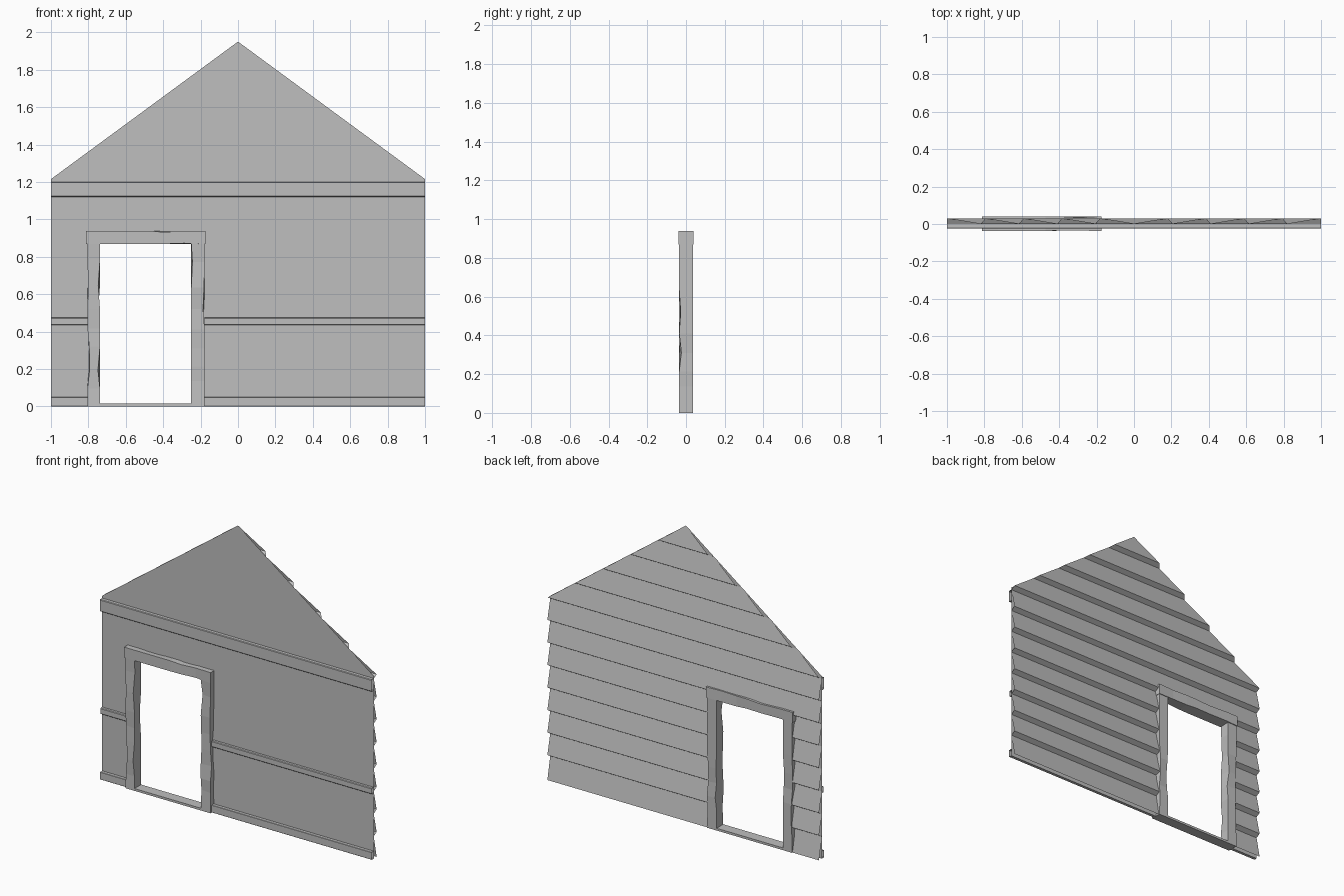
import bpy, bmesh, random
from mathutils import Vector

random.seed(4)
if "Cube" in bpy.data.objects:
    bpy.data.objects.remove(bpy.data.objects["Cube"])

grey = bpy.data.materials.new("plain grey")
grey.use_nodes = True
GREY = (0.52, 0.52, 0.52, 1)
grey.diffuse_color = GREY
grey.node_tree.nodes["Principled BSDF"].inputs["Base Color"].default_value = GREY

APEX, EAVE = 1.95, 1.215
DOOR_L, DOOR_R, DOOR_TOP = -0.775, -0.21, 0.90


def finish(bm, name):
    mesh = bpy.data.meshes.new(name)
    bm.to_mesh(mesh)
    bm.free()
    mesh.materials.append(grey)
    obj = bpy.data.objects.new(name, mesh)
    bpy.context.collection.objects.link(obj)
    return obj


def sheet(profile, x0, x1):
    """Sweep an open (y, z) profile along x, leaving the ends open."""
    bm = bmesh.new()
    rows = [[bm.verts.new((x, y, z)) for x in (x0, x1)] for y, z in profile]
    for a, b in zip(rows, rows[1:]):
        bm.faces.new((a[0], a[1], b[1], b[0]))
    return bm


def cut(bm, point, normal, trim=False):
    bmesh.ops.bisect_plane(bm, geom=bm.verts[:] + bm.edges[:] + bm.faces[:],
                           plane_co=point, plane_no=normal, clear_outer=trim)


def gable_wall(profile, name, flip=False):
    """Trim a sheet to the roof slopes and open the doorway."""
    bm = sheet(profile, -1, 1)
    for side in (-1, 1):
        cut(bm, (0, 0, APEX), Vector((side * (APEX - EAVE), 0, 1)), trim=True)
    cut(bm, (DOOR_L, 0, 0), (1, 0, 0))
    cut(bm, (DOOR_R, 0, 0), (1, 0, 0))
    cut(bm, (0, 0, DOOR_TOP), (0, 0, 1))
    hole = []
    for f in bm.faces:
        c = f.calc_center_median()
        if DOOR_L < c.x < DOOR_R and c.z < DOOR_TOP:
            hole.append(f)
    bmesh.ops.delete(bm, geom=hole, context='FACES')
    if flip:
        bmesh.ops.reverse_faces(bm, faces=bm.faces[:])
    return finish(bm, name)


# Inner wall and lapped boards on the back
gable_wall([(0, 0), (0, APEX)], "inner_wall")
laps = [(0.03, 0.0)]
for i in range(1, 13):
    z = i * 0.15
    laps += [(0.0, z - 0.002), (0.03, z + 0.016)]
laps.append((0.0, APEX))
gable_wall(laps, "lapped_siding", flip=True)


# Horizontal trim on the front
def trim(name, z0, z1, depth, x0=-1, x1=1, lip=0.004):
    profile = [(0, z0), (-depth + lip, z0), (-depth, z0 + lip),
               (-depth, z1 - lip), (-depth + lip, z1), (0, z1)]
    finish(sheet(profile, x0, x1), name)


trim("top_trim", 1.12, 1.20, 0.025)
for side, x0, x1 in (("right", -1, -0.8), ("left", -0.18, 1)):
    trim("chair_rail_" + side, 0.435, 0.475, 0.02, x0, x1)
    trim("baseboard_" + side, 0.0, 0.05, 0.022, x0, x1, lip=0.002)


# Door frame of worn timbers
def timber(name, lo, hi, axis=2, cuts=0, wear=0.0):
    lo, hi = Vector(lo), Vector(hi)
    bm = bmesh.new()
    bmesh.ops.create_cube(bm, size=1)
    for v in bm.verts:
        v.co = Vector([(lo[i] + hi[i]) / 2 + v.co[i] * (hi[i] - lo[i])
                       for i in range(3)])
    normal = Vector([float(i == axis) for i in range(3)])
    for i in range(1, cuts + 1):
        t = (i + random.uniform(-0.25, 0.25)) / (cuts + 1)
        cut(bm, lo.lerp(hi, t), normal)
    # Wear pulls the intermediate corners inward
    mid = (lo + hi) / 2
    for v in bm.verts:
        if lo[axis] + 0.001 < v.co[axis] < hi[axis] - 0.001:
            for i in range(3):
                if i != axis:
                    pull = random.choice((0, 0, 1)) * random.uniform(0.3, 1) * wear
                    v.co[i] += pull if v.co[i] < mid[i] else -pull
    finish(bm, name)


timber("door_jamb_right", (-0.805, -0.035, 0), (-0.738, 0.035, 0.87), 2, 7, 0.012)
timber("door_jamb_left", (-0.25, -0.035, 0), (-0.178, 0.035, 0.87), 2, 7, 0.012)
timber("door_lintel", (-0.812, -0.038, 0.868), (-0.175, 0.04, 0.938), 0, 5, 0.008)
timber("door_sill", (-0.74, -0.035, 0), (-0.248, 0.035, 0.015))
